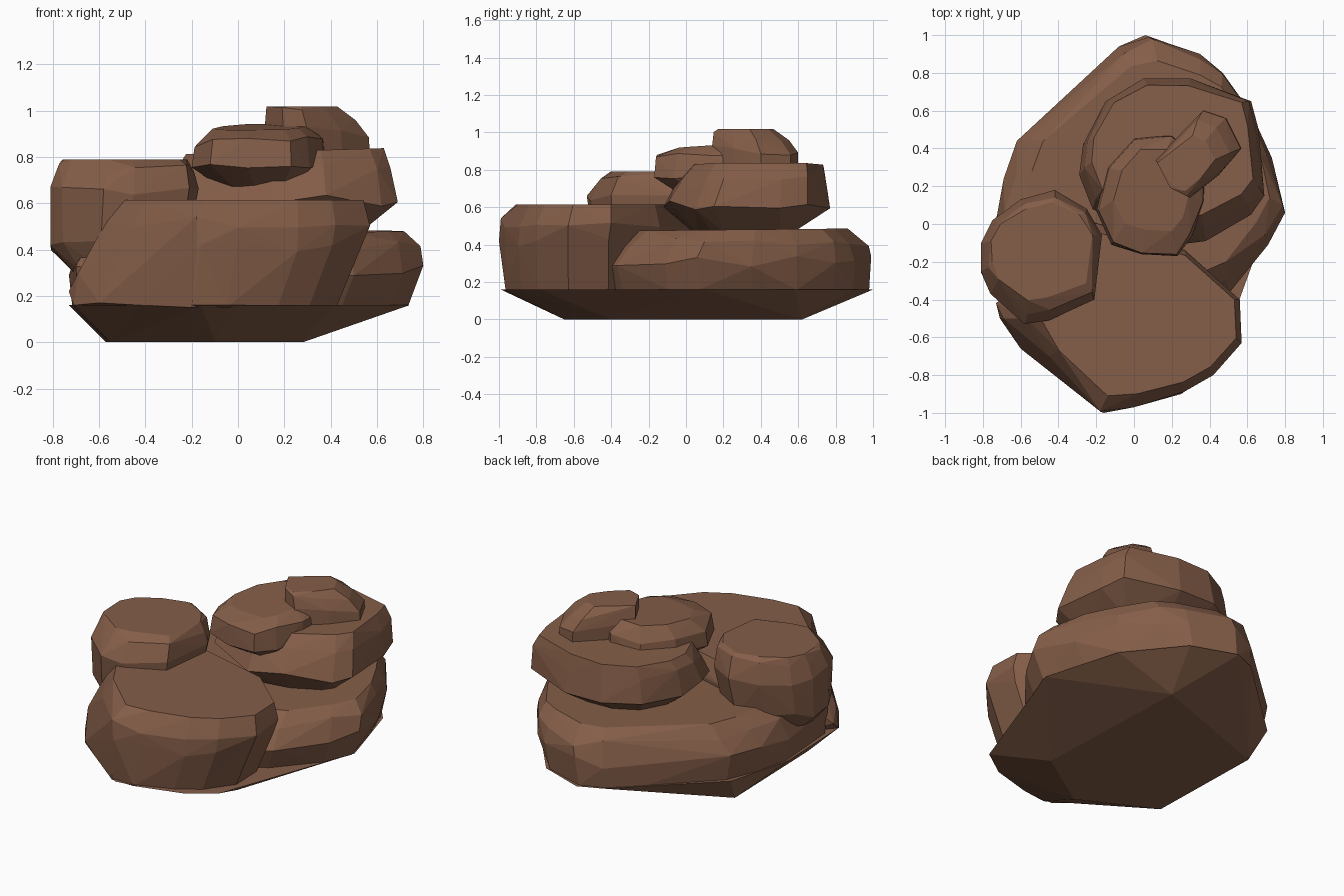
import bpy, bmesh, random
from mathutils import Vector

random.seed(7)

brown = bpy.data.materials.new("brown_stone")
brown.diffuse_color = (0.235, 0.112, 0.066, 1)


def hull(name, points):
    """Faceted stone: convex hull around the points."""
    bm = bmesh.new()
    for p in points:
        bm.verts.new(p)
    res = bmesh.ops.convex_hull(bm, input=bm.verts[:])
    junk = {g for g in res["geom_interior"] + res["geom_unused"]
            if isinstance(g, bmesh.types.BMVert)}
    bmesh.ops.delete(bm, geom=list(junk), context='VERTS')
    bmesh.ops.recalc_face_normals(bm, faces=bm.faces[:])
    me = bpy.data.meshes.new(name)
    bm.to_mesh(me)
    bm.free()
    me.materials.append(brown)
    ob = bpy.data.objects.new(name, me)
    bpy.context.collection.objects.link(ob)
    return ob


def rock(name, outline, layers, rough=0.04, chip=0.05, extra=()):
    """Outline repeated at each layer, with random chips on the inner layers.
    layer = (z, scale_x, scale_y, shift_x, shift_y, slope_x, slope_y)"""
    cx = (min(p[0] for p in outline) + max(p[0] for p in outline)) / 2
    cy = (min(p[1] for p in outline) + max(p[1] for p in outline)) / 2
    points = list(extra)
    for i, (z, sx, sy, dx, dy, kx, ky) in enumerate(layers):
        full = sx >= 1 and sy >= 1
        inner = 0 < i < len(layers) - 1
        for px, py in outline:
            r = 1 if full else 1 - random.uniform(0, rough)
            x, y = (px - cx) * sx * r, (py - cy) * sy * r
            dz = random.uniform(-chip, chip) if inner else 0
            points.append(Vector((cx + x + dx, cy + y + dy,
                                  z + kx * x + ky * y + dz)))
    return hull(name, points)


# Tapered underside, flat on the ground
rim = [(0.06, 1.0), (0.34, 0.9), (0.6, 0.58), (0.74, 0.1), (0.5, -0.42),
       (0.42, -0.78), (0.25, -0.9), (0, -0.97), (-0.16, -0.99), (-0.42, -0.8),
       (-0.6, -0.66), (-0.71, -0.5), (-0.73, 0.03), (-0.62, 0.44),
       (-0.25, 0.78), (-0.08, 0.94)]
foot = [(0.24, 0.62), (-0.57, 0.33), (-0.55, -0.42), (-0.1, -0.65), (0.28, -0.4)]
hull("underside", [(x, y, 0.16) for x, y in rim] + [(x, y, 0) for x, y in foot])

# Wide slab at the back
rock("base_slab",
     [(0.08, 1.0), (0.35, 0.91), (0.47, 0.81), (0.62, 0.6), (0.73, 0.36),
      (0.8, 0.07), (0.71, -0.1), (0.5, -0.36), (0.0, -0.6),
      (-0.5, -0.6), (-0.7, -0.4), (-0.73, 0.03), (-0.69, 0.25), (-0.62, 0.45),
      (-0.42, 0.6), (-0.25, 0.78), (-0.08, 0.95)],
     [(0.16, 0.96, 0.99, -0.02, 0, 0, 0),
      (0.31, 1, 1, 0, -0.01, 0, 0),
      (0.41, 0.97, 0.95, 0.02, 0.02, 0, 0),
      (0.48, 0.87, 0.80, 0.05, 0.04, 0, 0.01)], 0.05, 0.03)

# Front boulder, spreading out at its lower left
rock("front_boulder",
     [(-0.57, -0.5), (-0.45, -0.7), (-0.18, -0.99), (0.0, -0.97), (0.26, -0.89),
      (0.42, -0.8), (0.57, -0.63), (0.56, -0.4), (0.27, -0.14), (0.0, -0.06),
      (-0.25, 0.02), (-0.5, -0.2)],
     [(0.15, 0.87, 0.97, -0.05, -0.01, 0, 0),
      (0.43, 0.99, 1.0, 0, -0.01, 0, 0),
      (0.53, 1, 1, 0, 0, 0, 0),
      (0.615, 0.93, 0.9, 0.02, 0.01, 0, 0)], 0.05, 0.04,
     [(-0.71, -0.5, 0.16), (-0.73, -0.42, 0.22), (-0.6, -0.66, 0.17),
      (-0.69, -0.5, 0.3), (-0.42, -0.8, 0.16), (-0.16, -1.0, 0.42)])

# Tall boulder on the left
rock("left_boulder",
     [(-0.81, -0.1), (-0.75, 0.02), (-0.6, 0.13), (-0.42, 0.18), (-0.25, 0.08),
      (-0.17, -0.06), (-0.21, -0.4), (-0.45, -0.51), (-0.58, -0.53),
      (-0.76, -0.37), (-0.81, -0.25)],
     [(0.3, 0.62, 0.7, -0.02, -0.03, 0, 0),
      (0.42, 0.95, 0.93, -0.02, -0.01, 0, 0),
      (0.65, 1, 1, 0, 0, 0, 0.03),
      (0.75, 0.95, 0.9, 0.01, 0.01, 0, 0.03),
      (0.79, 0.85, 0.76, 0.0, 0.03, 0, 0)], 0.05, 0.025)

# Overhanging slab in the middle of the stack
rock("middle_slab",
     [(-0.29, 0.26), (-0.27, 0.42), (-0.15, 0.65), (0.05, 0.77), (0.3, 0.77),
      (0.62, 0.65), (0.66, 0.5), (0.69, 0.15), (0.62, 0.05), (0.38, -0.09),
      (0.15, -0.12), (-0.22, 0.08)],
     [(0.47, 0.68, 0.62, 0, -0.02, 0, 0),
      (0.61, 1, 1, 0, 0, 0, 0),
      (0.74, 0.97, 0.91, 0, 0.03, 0.02, 0),
      (0.825, 0.9, 0.83, 0.0, 0.055, 0.03, 0)], 0.05, 0.03)

# Upper slab with a narrow foot
rock("upper_slab",
     [(-0.2, 0.07), (-0.12, -0.11), (0.04, -0.16), (0.23, -0.17), (0.31, -0.06),
      (0.37, 0.12), (0.38, 0.32), (0.2, 0.47), (0.0, 0.46), (-0.14, 0.3)],
     [(0.65, 0.55, 0.55, 0.02, 0.02, 0, 0),
      (0.77, 1, 1, 0, 0, 0, 0),
      (0.87, 0.99, 0.99, 0, 0, 0.04, 0.02),
      (0.93, 0.72, 0.7, 0.01, 0.03, 0.02, 0.06)], 0.05, 0.02)

# Cap stone
rock("cap_stone",
     [(0.12, 0.34), (0.27, 0.47), (0.37, 0.6), (0.49, 0.56), (0.57, 0.4),
      (0.45, 0.26), (0.3, 0.14), (0.2, 0.19)],
     [(0.8, 1, 1, 0, 0, 0, 0),
      (0.91, 1, 1, -0.005, 0, -0.1, -0.05),
      (0.98, 0.86, 0.88, -0.03, -0.02, -0.15, -0.05),
      (1.018, 0.6, 0.66, -0.05, -0.05, 0, 0)], 0.05, 0.01)
